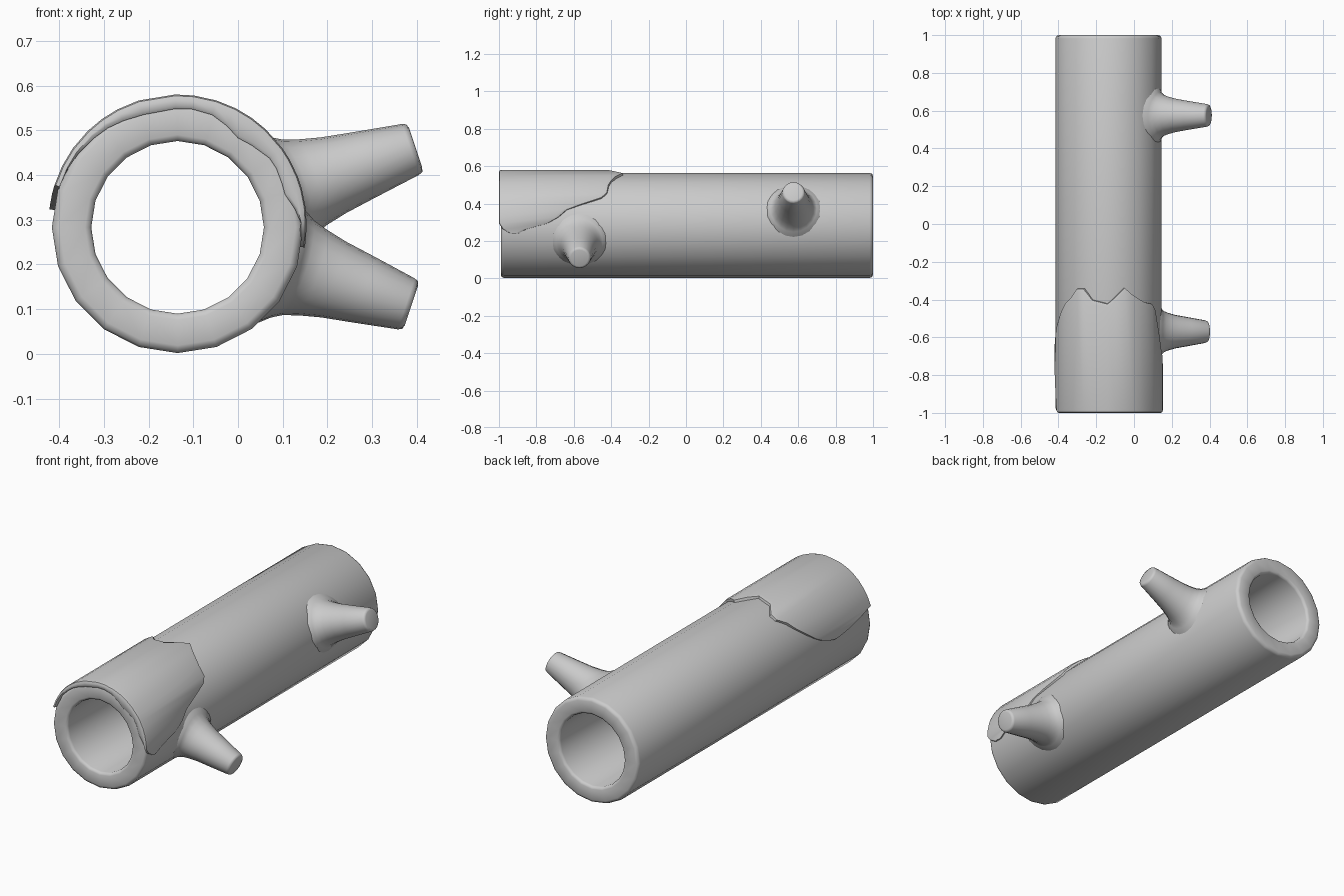
import bpy, bmesh, math
from mathutils import Vector

if "Cube" in bpy.data.objects:
    bpy.data.objects.remove(bpy.data.objects["Cube"])

CX, CZ = -0.135, 0.283      # axis of the log, running along y
R = 0.281                   # outer radius

grey = bpy.data.materials.new("plain grey")
grey.diffuse_color = (0.6, 0.6, 0.6, 1)
grey.use_nodes = True
grey.node_tree.nodes["Principled BSDF"].inputs["Base Color"].default_value = grey.diffuse_color


def around(r, deg, y):
    a = math.radians(deg)
    return Vector((CX + r * math.cos(a), y, CZ + r * math.sin(a)))


def loft(name, rings, wrap=False, angle=40):
    """Skin closed rings of points; wrap joins last to first, otherwise ends are capped."""
    bm = bmesh.new()
    vs = [[bm.verts.new(p) for p in ring] for ring in rings]
    n = len(vs[0])
    pairs = list(zip(vs, vs[1:])) + ([(vs[-1], vs[0])] if wrap else [])
    for a, b in pairs:
        for i in range(n):
            j = (i + 1) % n
            bm.faces.new((a[i], a[j], b[j], b[i]))
    if not wrap:
        bm.faces.new(vs[0])
        bm.faces.new(vs[-1])
    bmesh.ops.recalc_face_normals(bm, faces=bm.faces)
    me = bpy.data.meshes.new(name)
    bm.to_mesh(me)
    bm.free()
    me.materials.append(grey)
    ob = bpy.data.objects.new(name, me)
    bpy.context.collection.objects.link(ob)
    bpy.ops.object.select_all(action='DESELECT')
    ob.select_set(True)
    bpy.context.view_layer.objects.active = ob
    bpy.ops.object.shade_smooth_by_angle(angle=math.radians(angle))
    return ob


# hollow log: tube section with rounded rims, swept round 20 sides
section = [(0.193, -0.975), (0.197, -0.985), (0.207, -0.99), (0.264, -0.99), (0.276, -0.985), (R, -0.972),
           (R, 0.982), (0.276, 0.995), (0.264, 1.0), (0.207, 1.0), (0.197, 0.995), (0.193, 0.985)]
loft("hollow_log", [[around(r, k * 18, y) for r, y in section] for k in range(20)], wrap=True, angle=50)


# branch stubs: flared root hugging the log, tapering to a rounded tip
def branch(name, y, deg, tip):
    a = math.radians(deg)
    out = Vector((math.cos(a), 0, math.sin(a)))
    side = Vector((-math.sin(a), 0, math.cos(a)))
    # height above the log, radius, how much the ring follows the log's curve
    profile = [(-0.02, 0.155, 1), (-0.001, 0.143, 1), (0.007, 0.125, 0.9), (0.022, 0.111, 0.75),
               (0.05, 0.1, 0.5), (0.09, 0.089, 0.2), (0.16, 0.077, 0),
               (tip - 0.012, 0.060, 0), (tip - 0.003, 0.056, 0), (tip, 0.046, 0)]
    rings = []
    for h, r, follow in profile:
        ring = []
        for k in range(20):
            t = k * math.tau / 20
            p = r * math.cos(t)
            s = R + h + follow * (math.sqrt(R * R - p * p) - R)
            ring.append(Vector((CX, y, CZ)) + out * s + side * p + Vector((0, r * math.sin(t), 0)))
        rings.append(ring)
    loft(name, rings, angle=50)


branch("back_branch", 0.575, 18.5, 0.28)
branch("front_branch", -0.57, -18.5, 0.27)

# moss blanket: (angle, front y, back y, inner radius of the lip on the cut end)
outline = [(-9, -0.94, -0.895, 0.272), (-4, -0.98, -0.85, 0.272), (2, -1, -0.74, 0.276),
           (9, -1, -0.68, 0.265), (17, -1, -0.635, 0.251), (23, -1, -0.56, 0.253),
           (31, -1, -0.45, 0.257), (37, -1, -0.42, 0.257), (48, -1, -0.412, 0.247),
           (56, -1, -0.395, 0.241), (64, -1, -0.372, 0.252), (73, -1, -0.335, 0.263),
           (83, -1, -0.385, 0.266), (91, -1, -0.42, 0.265), (107, -1, -0.4, 0.263),
           (117, -1, -0.34, 0.267), (125, -1, -0.34, 0.271), (133, -1, -0.385, 0.273),
           (143, -1, -0.42, 0.276), (152, -1, -0.47, 0.278), (161, -1, -0.526, 0.279),
           (165, -0.92, -0.56, 0.272), (170, -0.8, -0.62, 0.272), (172, -0.72, -0.66, 0.272)]
columns = []
for deg, y0, y1, rin in outline:
    rm = 0.288 + 0.009 * max(0, math.sin(math.radians(deg)))
    edge = max(rin, rm - 0.012)
    columns.append([around(r, deg, y) for r, y in [
        (rin, y0 + 0.018), (rin, y0 + 0.005), (min(rin + 0.007, edge), y0), (edge, y0),
        (rm - 0.003, y0 + 0.004), (rm, y0 + 0.015), (rm, y1 - 0.022), (rm - 0.004, y1 - 0.004), (0.272, y1)]])
loft("moss_patch", columns)
